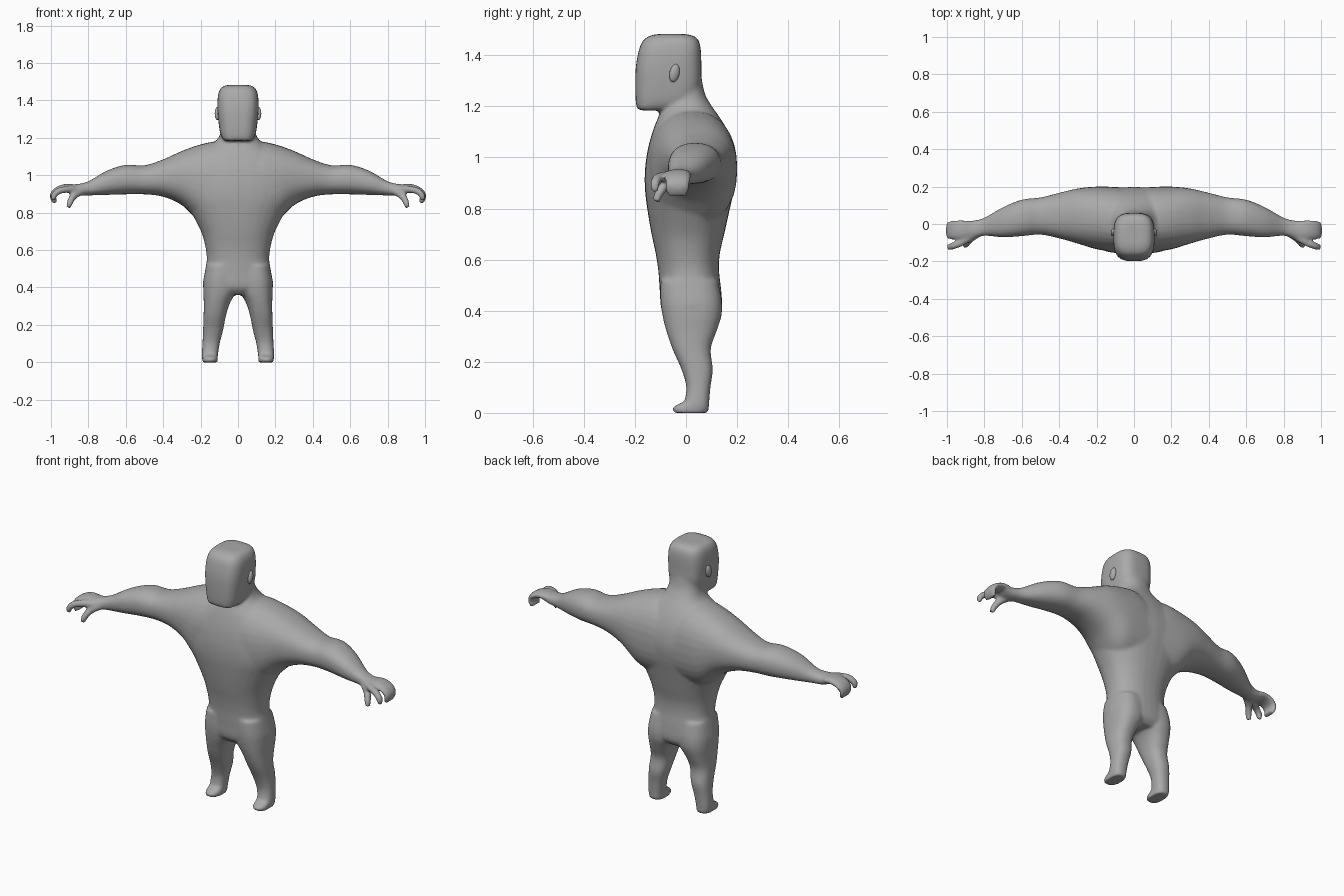
import bpy, bmesh, math
from mathutils import Vector, Matrix

grey = bpy.data.materials.new("plain grey")
grey.diffuse_color = (0.4, 0.4, 0.4, 1)

bm = bmesh.new()
SEG = 32


def resample(rows, steps=5):
    """Catmull-Rom curve through rows of numbers."""
    out = []
    for i in range(len(rows) - 1):
        p0, p1 = rows[max(i - 1, 0)], rows[i]
        p2, p3 = rows[i + 1], rows[min(i + 2, len(rows) - 1)]
        for k in range(steps):
            t = k / steps
            out.append([0.5 * (2 * b + (c - a) * t + (2 * a - 5 * b + 4 * c - d) * t * t
                               + (3 * b - a - 3 * c + d) * t ** 3)
                        for a, b, c, d in zip(p0, p1, p2, p3)])
    return out + [list(rows[-1])]


def skin(rings):
    """Closed skin over a list of point rings."""
    vs = [[bm.verts.new(p) for p in r] for r in rings]
    for a, b in zip(vs, vs[1:]):
        for i in range(SEG):
            j = (i + 1) % SEG
            bm.faces.new((a[i], a[j], b[j], b[i]))
    bm.faces.new(vs[0][::-1])
    bm.faces.new(vs[-1])


def oval(n):
    """Unit superellipse."""
    pts = []
    for i in range(SEG):
        c, s = math.cos(math.tau * i / SEG), math.sin(math.tau * i / SEG)
        pts.append((math.copysign(abs(c) ** (2 / n), c), math.copysign(abs(s) ** (2 / n), s)))
    return pts


def loft_z(rows, n=2.3):
    """Rows: z, x min, x max, y min, y max."""
    skin([[((a + b) / 2 + u * (b - a) / 2, (c + d) / 2 + v * (d - c) / 2, z)
           for u, v in oval(n)] for z, a, b, c, d in resample(rows)])


def loft_x(rows, side, n=2.3):
    """Rows: x, y min, y max, z min, z max."""
    skin([[(side * x, (a + b) / 2 + u * (b - a) / 2, (c + d) / 2 + v * (d - c) / 2)
           for u, v in oval(n)] for x, a, b, c, d in resample(rows)])


def finger(rows, side):
    """Rows: x, y, z, width radius, thickness radius."""
    rows = resample(rows)
    pts = [Vector((side * r[0], r[1], r[2])) for r in rows]
    rings = []
    for i, r in enumerate(rows):
        t = (pts[min(i + 1, len(pts) - 1)] - pts[max(i - 1, 0)]).normalized()
        u = Vector((0, 1, 0))
        u = (u - t * u.dot(t)).normalized()
        w = t.cross(u)
        rings.append([pts[i] + u * a * r[3] + w * b * r[4] for a, b in oval(2.3)])
    skin(rings)


# torso and neck
torso = [(0.36, 0.10, -0.06, 0.11), (0.40, 0.183, -0.095, 0.14), (0.48, 0.178, -0.103, 0.138),
         (0.55, 0.167, -0.108, 0.13), (0.62, 0.175, -0.118, 0.132), (0.70, 0.198, -0.135, 0.15),
         (0.80, 0.25, -0.152, 0.172), (0.88, 0.30, -0.161, 0.19), (0.96, 0.31, -0.16, 0.198),
         (1.04, 0.28, -0.148, 0.187), (1.11, 0.22, -0.128, 0.16), (1.16, 0.15, -0.108, 0.13),
         (1.20, 0.105, -0.092, 0.102), (1.25, 0.09, -0.085, 0.074), (1.32, 0.09, -0.08, 0.06)]
loft_z([(z, -w, w, f, b) for z, w, f, b in torso])

# head, boxy with a flat face
head = [(1.184, 0.06, -0.17, -0.09), (1.19, 0.078, -0.19, -0.06), (1.22, 0.094, -0.197, 0.03),
        (1.28, 0.104, -0.199, 0.058), (1.35, 0.11, -0.197, 0.06), (1.41, 0.109, -0.187, 0.059),
        (1.45, 0.101, -0.173, 0.053), (1.473, 0.084, -0.15, 0.036), (1.483, 0.055, -0.115, 0.0)]
loft_z([(z, -w, w, f, b) for z, w, f, b in head], 3.2)

for s in (-1, 1):
    # shoulder and arm
    loft_x([(0.0, -0.14, 0.19, 0.74, 1.14), (0.1, -0.148, 0.198, 0.73, 1.18),
            (0.2, -0.135, 0.20, 0.75, 1.165), (0.3, -0.105, 0.19, 0.84, 1.13),
            (0.4, -0.077, 0.167, 0.885, 1.085), (0.5, -0.057, 0.142, 0.898, 1.053),
            (0.6, -0.065, 0.13, 0.898, 1.056), (0.7, -0.071, 0.09, 0.895, 1.025),
            (0.8, -0.063, 0.034, 0.892, 0.968), (0.86, -0.08, 0.018, 0.892, 0.953),
            (0.90, -0.08, 0.015, 0.905, 0.952)], s)
    # curled broad fingers
    finger([(0.85, -0.03, 0.925, 0.045, 0.022), (0.92, -0.03, 0.934, 0.05, 0.02),
            (0.97, -0.032, 0.917, 0.05, 0.018), (0.99, -0.034, 0.888, 0.048, 0.016),
            (0.978, -0.034, 0.853, 0.042, 0.013)], s)
    # front finger
    finger([(0.85, -0.05, 0.92, 0.022, 0.02), (0.91, -0.092, 0.925, 0.02, 0.019),
            (0.96, -0.115, 0.915, 0.019, 0.018), (0.985, -0.122, 0.89, 0.018, 0.016),
            (0.985, -0.122, 0.865, 0.012, 0.012)], s)
    # thumb
    finger([(0.83, -0.045, 0.918, 0.024, 0.02), (0.875, -0.08, 0.893, 0.02, 0.02),
            (0.898, -0.108, 0.856, 0.018, 0.017), (0.906, -0.115, 0.825, 0.013, 0.013)], s)
    # leg: z, inner, outer, front, back
    leg = [(0.0, 0.108, 0.186, -0.01, 0.085), (0.03, 0.108, 0.194, -0.008, 0.09),
           (0.10, 0.098, 0.190, 0.001, 0.096), (0.17, 0.08, 0.187, -0.018, 0.105),
           (0.25, 0.064, 0.184, -0.053, 0.097), (0.32, 0.042, 0.183, -0.077, 0.12),
           (0.38, 0.008, 0.186, -0.092, 0.139), (0.44, 0.0, 0.184, -0.10, 0.14),
           (0.52, 0.0, 0.17, -0.10, 0.125)]
    loft_z([(z, min(s * i, s * o), max(s * i, s * o), f, b) for z, i, o, f, b in leg], 2.4)
    # foot
    foot = [(0.0, -0.047, 0.085), (0.014, -0.053, 0.09), (0.026, -0.046, 0.09), (0.04, -0.015, 0.088)]
    loft_z([(z, s * 0.15 - 0.041, s * 0.15 + 0.041, f, b) for z, f, b in foot], 2.8)

bmesh.ops.recalc_face_normals(bm, faces=bm.faces)
mesh = bpy.data.meshes.new("body")
bm.to_mesh(mesh)
bm.free()
body = bpy.data.objects.new("body", mesh)
bpy.context.collection.objects.link(body)
mesh.materials.append(grey)

# fuse the parts into one soft skin
fuse = body.modifiers.new("fuse", 'REMESH')
fuse.mode = 'VOXEL'
fuse.voxel_size = 0.0085
fuse.use_smooth_shade = True
soft = body.modifiers.new("soften", 'SMOOTH')
soft.factor = 0.5
soft.iterations = 8

# ears
for s, name in ((-1, "left_ear"), (1, "right_ear")):
    bpy.ops.mesh.primitive_uv_sphere_add(segments=20, ring_count=12, radius=1)
    ear = bpy.context.object
    ear.name = name
    ear.data.transform(Matrix.Translation((s * 0.11, -0.045, 1.33))
                       @ Matrix.Rotation(math.radians(-12), 4, 'X')
                       @ Matrix.Rotation(s * math.radians(14), 4, 'Z')
                       @ Matrix.Diagonal((0.014, 0.02, 0.036, 1)))
    ear.data.materials.append(grey)
    bpy.ops.object.shade_smooth()
